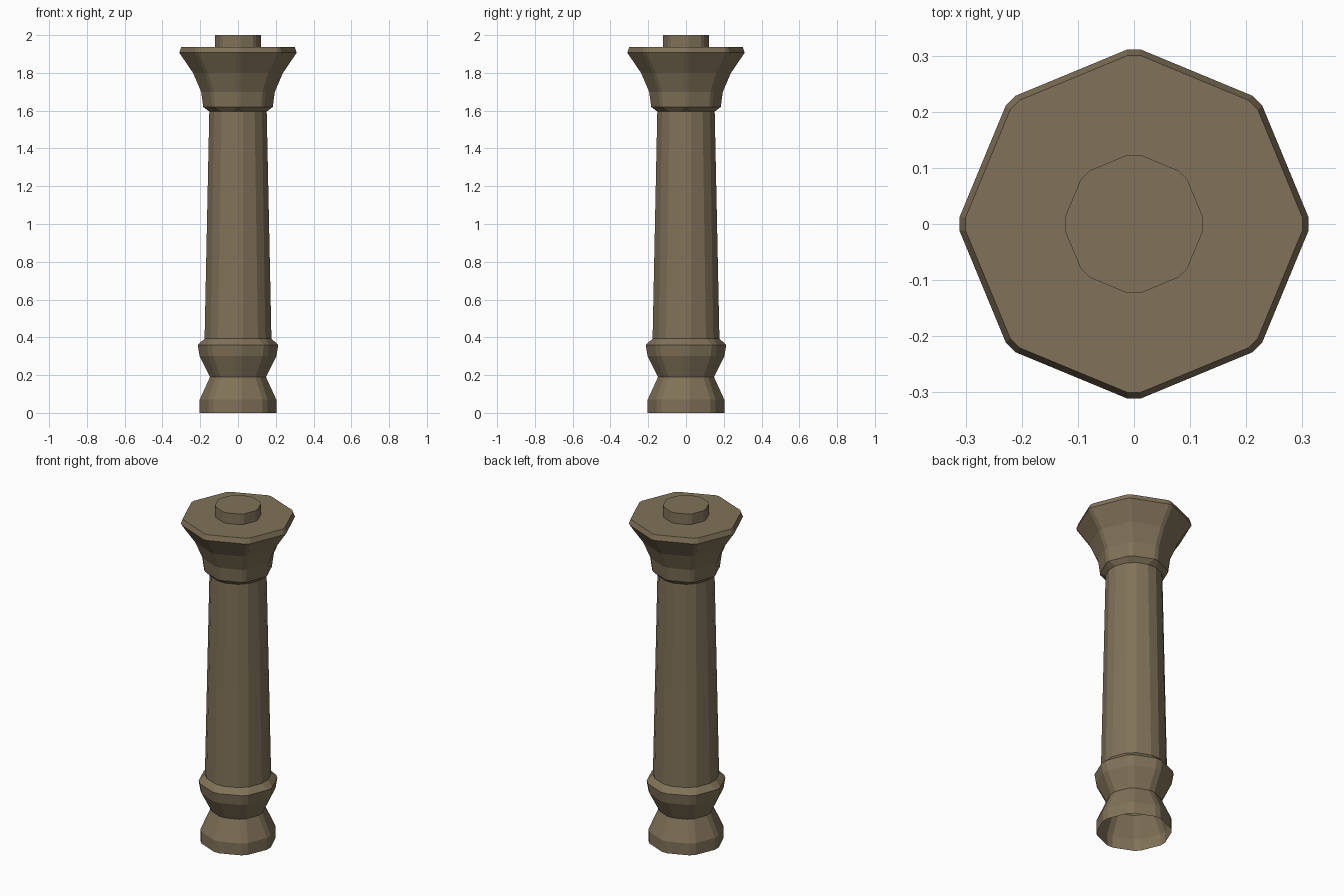
import bpy, bmesh
from math import cos, sin, tau
from mathutils import Vector

if "Cube" in bpy.data.objects:
    bpy.data.objects.remove(bpy.data.objects["Cube"])

stone = bpy.data.materials.new("stone")
stone.diffuse_color = (0.22, 0.17, 0.10, 1)
stone.use_nodes = True
stone.node_tree.nodes["Principled BSDF"].inputs["Base Color"].default_value = stone.diffuse_color


def ring(z, reach, cut):
    """Octagon with a corner on each axis; every corner is cut off flat."""
    r = reach + cut * 0.383
    corners = [Vector((r * cos(i * tau / 8), r * sin(i * tau / 8), z)) for i in range(8)]
    points = []
    for i, c in enumerate(corners):
        for other in (corners[i - 1], corners[(i + 1) % 8]):
            points.append(c + (other - c).normalized() * cut)
    return points


def loft(name, profile, cap_bottom=False, cap_top=False):
    """Skin a stack of (height, reach, corner cut) rings."""
    bm = bmesh.new()
    rings = [[bm.verts.new(p) for p in ring(*level)] for level in profile]
    for low, high in zip(rings, rings[1:]):
        for i in range(16):
            j = (i + 1) % 16
            bm.faces.new((low[i], low[j], high[j], high[i]))
    if cap_bottom:
        bm.faces.new(rings[0][::-1])
    if cap_top:
        bm.faces.new(rings[-1])
    mesh = bpy.data.meshes.new(name)
    bm.to_mesh(mesh)
    bm.free()
    mesh.materials.append(stone)
    obj = bpy.data.objects.new(name, mesh)
    bpy.context.collection.objects.link(obj)
    return obj


# Waisted foot, open underneath
loft("base", [(0, 0.203, 0.02), (0.07, 0.203, 0.02), (0.19, 0.148, 0.02),
              (0.30, 0.203, 0.02), (0.36, 0.213, 0.02), (0.393, 0.177, 0.03)])

# Tapering shaft with wider corner facets
loft("shaft", [(0.393, 0.177, 0.03), (1.595, 0.152, 0.03)])

# Flared capital with a thin rim and flat top
loft("capital", [(1.595, 0.152, 0.03), (1.62, 0.184, 0.013), (1.70, 0.195, 0.013),
                 (1.80, 0.238, 0.013), (1.907, 0.311, 0.013), (1.937, 0.300, 0.013)],
     cap_top=True)

# Small peg on top
loft("peg", [(1.937, 0.123, 0.013), (2.0, 0.123, 0.013)], cap_top=True)
